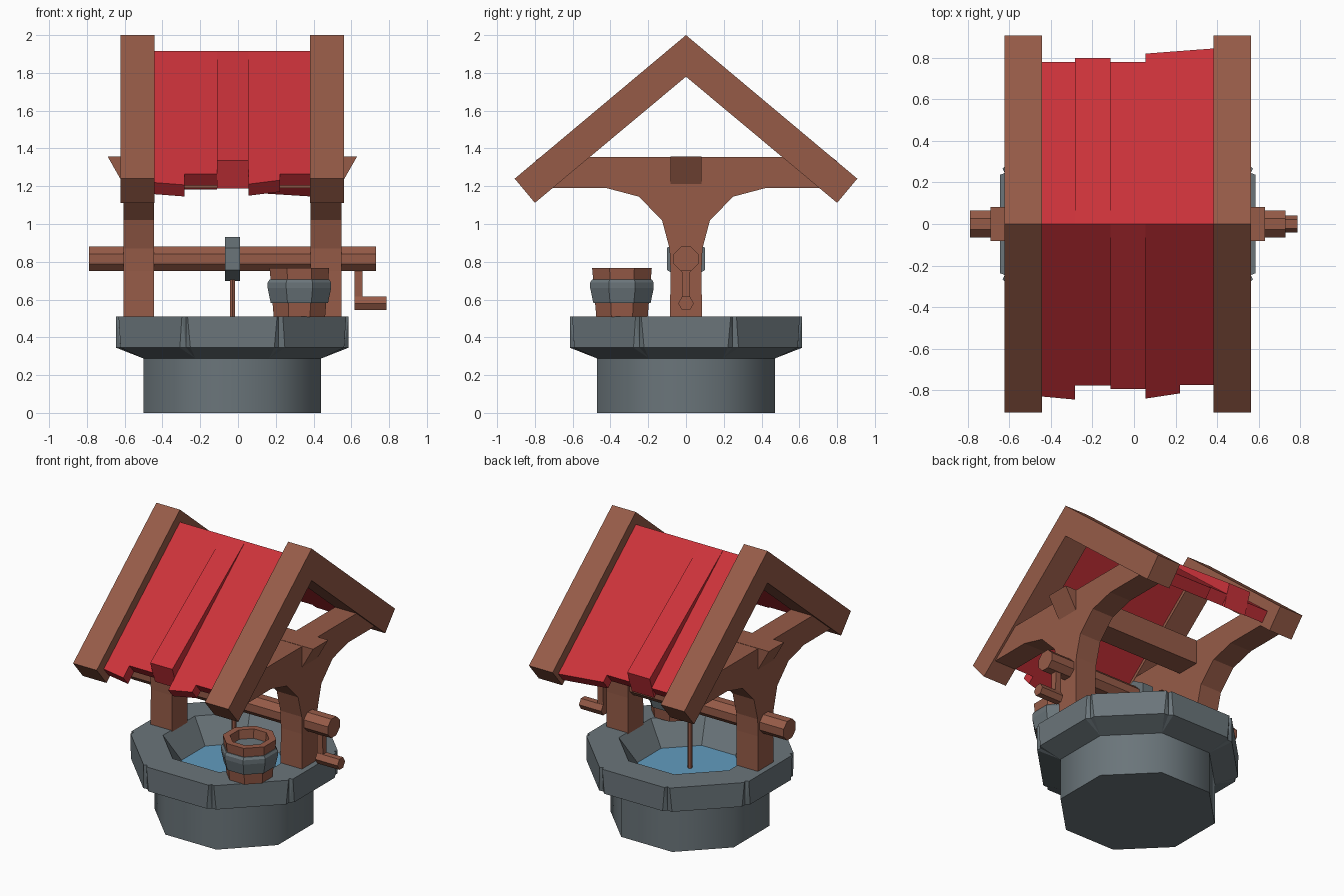
import bpy, bmesh, math
from mathutils import Vector, Matrix

if "Cube" in bpy.data.objects:
    bpy.data.objects.remove(bpy.data.objects["Cube"])

CX = -0.03                      # the well is built around this x
T = math.tan(math.pi / 8)       # octagon half-side per apothem


def material(name, rgb):
    m = bpy.data.materials.new(name)
    m.diffuse_color = (*rgb, 1)
    m.use_nodes = True
    m.node_tree.nodes["Principled BSDF"].inputs["Base Color"].default_value = m.diffuse_color
    return m


WOOD = material("brown wood", (0.305, 0.105, 0.064))
RED = material("red roof", (0.60, 0.032, 0.042))
STONE = material("grey stone", (0.145, 0.178, 0.195))
WATER = material("blue water", (0.12, 0.33, 0.52))


def finish(bm, name, mat):
    bmesh.ops.recalc_face_normals(bm, faces=bm.faces[:])
    me = bpy.data.meshes.new(name)
    bm.to_mesh(me)
    bm.free()
    me.materials.append(mat)
    ob = bpy.data.objects.new(name, me)
    bpy.context.collection.objects.link(ob)
    return ob


def prism(name, mat, profile, x0, x1, taper=None):
    """Extrude a (y, z) profile along x."""
    bm = bmesh.new()
    a = [bm.verts.new((x0, y, z)) for y, z in profile]
    b = [bm.verts.new((x1, y, z)) for y, z in profile]
    bm.faces.new(a)
    bm.faces.new(b[::-1])
    for i in range(len(a)):
        j = (i + 1) % len(a)
        bm.faces.new((a[i], b[i], b[j], a[j]))
    return finish(bm, name, mat)


def hull(name, mat, points):
    bm = bmesh.new()
    for p in points:
        bm.verts.new(p)
    r = bmesh.ops.convex_hull(bm, input=bm.verts[:])
    bmesh.ops.dissolve_limit(bm, angle_limit=0.01, verts=bm.verts[:], edges=bm.edges[:])
    return finish(bm, name, mat)


def lathe(name, mat, profile, centre, n=8, axis='Z', phase=0.5):
    """Turn (radius, height) points into an n-sided solid; radius is the apothem if phase is .5."""
    bm = bmesh.new()
    k = 1 / math.cos(math.pi / n) if phase else 1
    rings = []
    for r, h in profile:
        rings.append([bm.verts.new((r * k * math.cos((i + phase) * math.tau / n),
                                    r * k * math.sin((i + phase) * math.tau / n), h))
                      for i in range(n)])
    for lo, hi in zip(rings, rings[1:]):
        for i in range(n):
            j = (i + 1) % n
            bm.faces.new((lo[i], lo[j], hi[j], hi[i]))
    bm.faces.new(rings[0][::-1])
    bm.faces.new(rings[-1])
    rot = Matrix.Rotation(math.pi / 2, 4, 'Y') if axis == 'X' else Matrix()
    bm.transform(Matrix.Translation(centre) @ rot)
    return finish(bm, name, mat)


# Stone base drum, softly shaded around its sides
base = lathe("well_base", STONE, [(0.47, 0), (0.47, 0.31)], (CX, 0, 0))
for p in base.data.polygons:
    p.use_smooth = abs(p.normal.z) < 0.5
for e in base.data.edges:
    za, zb = (base.data.vertices[v].co.z for v in e.vertices)
    e.use_edge_sharp = abs(za - zb) < 0.01

# Eight rim stones: (apothem, z, half width)
STONE_SECTION = [(0.615, 0.51, 0.237), (0.615, 0.345, 0.222),
                 (0.592, 0.51, 0.592 * T), (0.592, 0.345, 0.592 * T),
                 (0.47, 0.288, 0.47 * T), (0.30, 0.288, 0.30 * T),
                 (0.30, 0.335, 0.30 * T), (0.42, 0.51, 0.42 * T)]
for i in range(8):
    rot = Matrix.Rotation(i * math.pi / 4, 3, 'Z')
    hull(f"rim_stone_{i + 1}", STONE,
         [rot @ Vector((a, s * w, z)) + Vector((CX, 0, 0))
          for a, z, w in STONE_SECTION for s in (-1, 1)])

# Water in the well
lathe("well_water", WATER, [(0.325, 0.30), (0.325, 0.35)], (CX, 0, 0))

# Posts with curved braces and tie beams, one mirrored outline
half = [(0.085, 0.48), (0.082, 0.75), (0.087, 0.87), (0.127, 1.02), (0.25, 1.145),
        (0.42, 1.19), (0.74, 1.19), (0.60, 1.355)]
outline = half + [(-y, z) for y, z in reversed(half)]
rafter = [(0, 2.0), (0.907, 1.24), (0.80, 1.112), (0, 1.78),
          (-0.80, 1.112), (-0.907, 1.24)]
for side, s in (("left", -1), ("right", 1)):
    prism(f"{side}_post", WOOD, outline, CX + s * 0.414, CX + s * 0.577)
    prism(f"{side}_rafters", WOOD, rafter, CX + s * 0.412, CX + s * 0.592)

# Long beam with slanted ends
hull("long_beam", WOOD, [(CX + s * x, y, z) for s in (-1, 1) for y in (-0.083, 0.083)
                         for x, z in ((0.66, 1.357), (0.565, 1.19))])

# Roof boards: x range, eave distance at each edge, lift of the eave
SLOPE = 0.76 / 0.907
L = math.hypot(1, SLOPE)
THICK = 0.08


def board(name, side, x0, x1, e0, e1, lift=0):
    pts = []
    for x, e in ((x0, e0), (x1, e1)):
        zt = 1.915 - SLOPE * e
        inner = (e - THICK * SLOPE / L, zt - THICK / L)
        pts += [(x, 0, 1.915), (x, 0, 1.915 - THICK * L),
                (x, side * e, zt + lift), (x, side * inner[0], inner[1])]
    hull(name, RED, pts)


FRONT = [(-0.445, -0.283, 0.83, 0.845, 0), (-0.283, -0.112, 0.777, 0.777, 0),
         (-0.112, 0.056, 0.795, 0.795, 0.088), (0.056, 0.222, 0.84, 0.815, 0),
         (0.222, 0.387, 0.775, 0.775, 0)]
BACK = [(-0.445, -0.283, 0.78, 0.78, 0), (-0.283, -0.112, 0.80, 0.80, 0.088),
        (-0.112, 0.056, 0.78, 0.78, 0), (0.056, 0.387, 0.82, 0.845, 0)]
for label, side, rows in (("front", -1, FRONT), ("back", 1, BACK)):
    for i, row in enumerate(rows):
        board(f"{label}_roof_board_{i + 1}", side, *row)

# Axle, spool and rope
lathe("axle", WOOD, [(0.065, -0.79), (0.065, 0.73)], (0, 0, 0.815), 8, 'X')
lathe("spool", STONE, [(0.117, -0.04), (0.117, 0.04)], (CX, 0, 0.815), 6, 'X', 0)
lathe("rope", WOOD, [(0.013, 0.32), (0.013, 0.80)], (CX, 0, 0), 6)

# Crank arm and handle
hull("crank_arm", WOOD, [(x, s * w, z) for x in (0.617, 0.66) for s in (-1, 1)
                         for w, z in ((0.024, 0.80), (0.018, 0.58))])
lathe("crank_handle", WOOD, [(0.036, 0.617), (0.036, 0.787)], (0, 0, 0.58), 6, 'X')

# Bucket with stone-grey hoop, filled with water
B = (0.325, -0.339, 0)
lathe("bucket", WOOD, [(0.136, 0.508), (0.158, 0.768), (0.115, 0.768), (0.10, 0.60)], B)
lathe("bucket_hoop", STONE, [(0.14, 0.583), (0.152, 0.583), (0.168, 0.66),
                             (0.168, 0.69), (0.158, 0.706), (0.14, 0.706)], B)
lathe("bucket_water", WATER, [(0.107, 0.66), (0.107, 0.668)], B)
